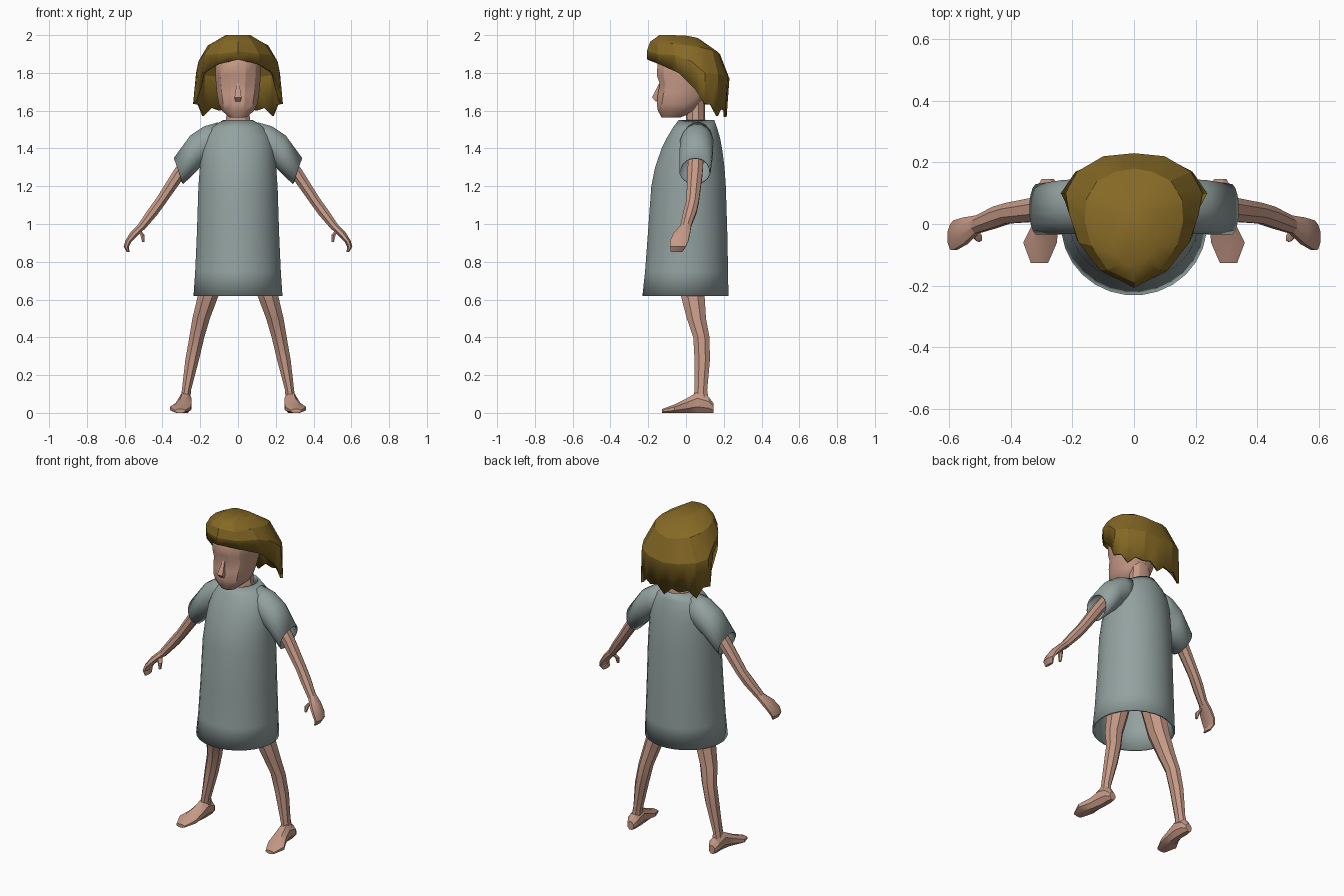
import bpy, bmesh, math
from mathutils import Vector

cube = bpy.data.objects.get("Cube")
if cube:
    bpy.data.objects.remove(cube, do_unlink=True)


def material(name, color):
    m = bpy.data.materials.new(name)
    m.use_nodes = True
    m.diffuse_color = (*color, 1)
    m.node_tree.nodes["Principled BSDF"].inputs["Base Color"].default_value = (*color, 1)
    return m


skin = material("skin", (0.56, 0.32, 0.24))
cloth = material("grey green cloth", (0.29, 0.36, 0.35))
blonde = material("dark blonde hair", (0.235, 0.14, 0.018))


def section(center, u, v, sides, power=1.0):
    """Closed oval section spanned by half-axes u and v."""
    pts = []
    for i in range(sides):
        t = math.tau * (i + 0.5) / sides
        c, s = math.cos(t), math.sin(t)
        c = math.copysign(abs(c) ** power, c)
        s = math.copysign(abs(s) ** power, s)
        pts.append(Vector(center) + Vector(u) * c + Vector(v) * s)
    return pts


def level(x, z, half, front, back, sides, power=1.0):
    """Horizontal section between a front and a back depth."""
    return section((x, (front + back) / 2, z), (half, 0, 0),
                   (0, (back - front) / 2, 0), sides, power)


def tilted(x, y, z, a, b, degrees, sides):
    """Section turned about the depth axis, for arms and sleeves."""
    t = math.radians(degrees)
    return section((x, y, z), (a * math.cos(t), 0, a * math.sin(t)), (0, b, 0), sides)


def loft(name, rings, mat, cap=True, mirror=False, thick=0, angle=30):
    bm = bmesh.new()
    rows = [[bm.verts.new(p) for p in ring] for ring in rings]
    n = len(rows[0])
    for a, b in zip(rows, rows[1:]):
        for i in range(n):
            j = (i + 1) % n
            bm.faces.new((a[i], a[j], b[j], b[i]))
    if cap:
        bm.faces.new(rows[0])
        bm.faces.new(rows[-1])
    bmesh.ops.recalc_face_normals(bm, faces=bm.faces)
    mesh = bpy.data.meshes.new(name)
    bm.to_mesh(mesh)
    bm.free()
    mesh.materials.append(mat)
    ob = bpy.data.objects.new(name, mesh)
    bpy.context.collection.objects.link(ob)
    if thick:
        shell = ob.modifiers.new("thickness", "SOLIDIFY")
        shell.thickness = thick
        shell.offset = -1
    if mirror:
        ob.modifiers.new("other side", "MIRROR")
    if angle:
        bpy.ops.object.select_all(action="DESELECT")
        ob.select_set(True)
        bpy.context.view_layer.objects.active = ob
        bpy.ops.object.shade_smooth_by_angle(angle=math.radians(angle))
    return ob


# Dress body: height, half width, front, back
body = [(0.62, 0.237, -0.232, 0.226), (0.75, 0.228, -0.218, 0.224),
        (0.95, 0.219, -0.203, 0.22), (1.2, 0.211, -0.185, 0.212),
        (1.3, 0.203, -0.165, 0.205), (1.4, 0.195, -0.13, 0.192),
        (1.46, 0.178, -0.1, 0.18), (1.51, 0.145, -0.07, 0.165),
        (1.55, 0.08, -0.04, 0.15)]
loft("dress", [level(0, z, h, f, b, 28) for z, h, f, b in body], cloth,
     cap=False, thick=0.01, angle=45)

# Sleeves: centre, half height, half depth, tilt
sleeve = [(0.1, 0.06, 1.452, 0.088, 0.08, 86), (0.165, 0.057, 1.428, 0.092, 0.09, 80),
          (0.225, 0.055, 1.385, 0.09, 0.09, 72), (0.315, 0.048, 1.28, 0.075, 0.083, 70)]
loft("sleeves", [tilted(*s, 16) for s in sleeve], cloth,
     cap=False, mirror=True, thick=0.008, angle=45)

# Arms and mitten hands
arm = [(0.2, 0.055, 1.41, 0.04, 0.045, 45), (0.31, 0.048, 1.27, 0.036, 0.043, 40),
       (0.41, 0.035, 1.12, 0.03, 0.036, 38), (0.45, 0.022, 1.065, 0.03, 0.037, 38),
       (0.515, -0.004, 0.98, 0.023, 0.03, 36)]
loft("arms", [tilted(*s, 8) for s in arm], skin, mirror=True)
hand = [(0.508, 0, 0.99, 0.022, 0.03, 36), (0.548, -0.022, 0.95, 0.022, 0.047, 32),
        (0.58, -0.036, 0.91, 0.017, 0.052, 20), (0.592, -0.042, 0.88, 0.015, 0.045, 5),
        (0.582, -0.05, 0.853, 0.008, 0.033, 0)]
loft("hands", [tilted(*s, 8) for s in hand], skin, mirror=True)
thumb = [(0.525, -0.02, 0.97, 0.018, 0.018, 30), (0.505, -0.045, 0.94, 0.013, 0.014, 0),
         (0.502, -0.05, 0.905, 0.007, 0.009, 0)]
loft("thumbs", [tilted(*s, 6) for s in thumb], skin, mirror=True)

# Legs: centre x, height, half width, front, back
leg = [(0.09, 0.9, 0.075, -0.06, 0.1), (0.155, 0.63, 0.06, -0.035, 0.103),
       (0.195, 0.5, 0.05, 0.0, 0.11), (0.218, 0.4, 0.043, 0.035, 0.128),
       (0.243, 0.28, 0.039, 0.042, 0.13), (0.273, 0.12, 0.026, 0.042, 0.115),
       (0.28, 0.06, 0.03, 0.035, 0.125)]
loft("legs", [level(*s, 8) for s in leg], skin, mirror=True)

# Feet, from heel to toes: centre x, depth, half width, height
foot = [(0.28, 0.146, 0.02, 0.05), (0.28, 0.12, 0.035, 0.085), (0.28, 0.06, 0.035, 0.11),
        (0.288, 0.0, 0.042, 0.075), (0.305, -0.06, 0.055, 0.045), (0.307, -0.127, 0.028, 0.02)]
loft("feet", [section((x, y, h / 2), (w * 1.08, 0, 0), (0, 0, h * 0.54), 8)
              for x, y, w, h in foot], skin, mirror=True)

# Head and neck
head = [(1.563, 0.045, -0.13, -0.03), (1.6, 0.088, -0.152, 0.06), (1.635, 0.105, -0.158, 0.08),
        (1.69, 0.115, -0.153, 0.11), (1.74, 0.12, -0.143, 0.13), (1.785, 0.124, -0.158, 0.14),
        (1.86, 0.124, -0.155, 0.14), (1.95, 0.075, -0.1, 0.1)]
loft("head", [level(0, z, h, f, b, 12, 0.85) for z, h, f, b in head], skin)
loft("neck", [level(0, 1.48, 0.085, -0.01, 0.12, 10),
              level(0, 1.56, 0.066, 0.0, 0.1, 10),
              level(0, 1.66, 0.06, 0.0, 0.1, 10)], skin)
loft("nose", [section((0, -0.135, 1.745), (0.01, 0, 0), (0, 0.01, 0), 4),
              section((0, -0.155, 1.67), (0.026, 0, 0), (0, 0.035, 0), 4),
              section((0, -0.145, 1.648), (0.018, 0, 0), (0, 0.02, 0), 4)], skin)

# Hair: half rows running front to back, then reflected
crown = [(0, -0.14, 2), (0.05, -0.13, 2), (0.065, -0.07, 2), (0.065, 0, 1.997),
         (0.06, 0.04, 1.99), (0.04, 0.06, 1.985), (0.02, 0.07, 1.98), (0, 0.07, 1.98)]
upper = [(0, -0.19, 1.965), (0.085, -0.15, 1.95), (0.14, -0.07, 1.955), (0.16, 0.01, 1.945),
         (0.155, 0.08, 1.935), (0.12, 0.14, 1.92), (0.06, 0.17, 1.91), (0, 0.18, 1.9)]
lower = [(0, -0.207, 1.915), (0.11, -0.15, 1.9), (0.18, -0.06, 1.895), (0.21, 0.03, 1.86),
         (0.222, 0.1, 1.8), (0.185, 0.17, 1.79), (0.1, 0.22, 1.78), (0, 0.23, 1.77)]
hem = [(0, -0.205, 1.87), (0.11, -0.14, 1.845), (0.19, -0.04, 1.8), (0.212, 0.05, 1.71),
       (0.238, 0.1, 1.635), (0.19, 0.17, 1.572), (0.1, 0.208, 1.6), (0, 0.215, 1.565)]


def jagged(points):
    """Adds a raised notch between neighbouring back locks."""
    out = []
    for a, b in zip(points, points[1:]):
        a, b = Vector(a), Vector(b)
        mid = (a + b) / 2
        if points is hem and a.y > 0.09:
            mid.z += 0.03
        out += [a, mid]
    return out + [Vector(points[-1])]


def whole(points):
    half = jagged(points)
    return half + [Vector((-p.x, p.y, p.z)) for p in half[-2:0:-1]]


hair = loft("hair", [whole(r) for r in (hem, lower, upper, crown)], blonde,
            cap=False, angle=20)
bm = bmesh.new()
bm.from_mesh(hair.data)
top = [e for e in bm.edges if e.is_boundary and min(v.co.z for v in e.verts) > 1.97]
bmesh.ops.holes_fill(bm, edges=top, sides=0)
bmesh.ops.recalc_face_normals(bm, faces=bm.faces)
bm.to_mesh(hair.data)
bm.free()
shell = hair.modifiers.new("thickness", "SOLIDIFY")
shell.thickness = 0.015
shell.offset = -1
